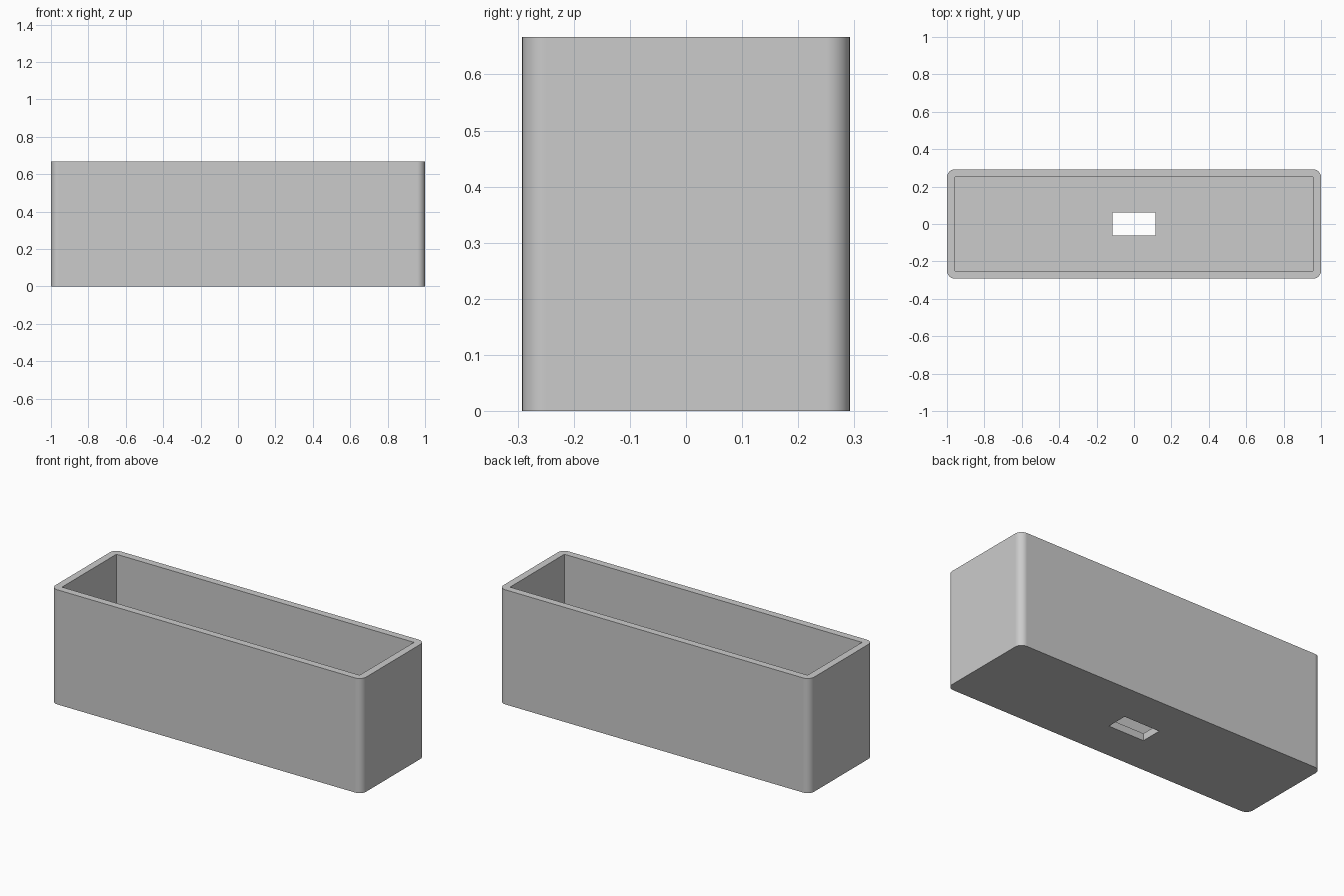
import bpy
import bmesh
from mathutils import Matrix, Vector

if "Cube" in bpy.data.objects:
    bpy.data.objects.remove(bpy.data.objects["Cube"], do_unlink=True)

WIDTH, DEPTH, HEIGHT = 2.0, 0.584, 0.667
WALL = 0.042
HOLE_WIDTH, HOLE_DEPTH = 0.23, 0.125

grey = bpy.data.materials.new("plain grey")
grey.use_nodes = True
colour = (0.6, 0.6, 0.6, 1)
grey.diffuse_color = colour
grey.node_tree.nodes["Principled BSDF"].inputs["Base Color"].default_value = colour


def block(name, size, bottom, corner=0):
    """Box standing at the given height, with optionally rounded upright edges."""
    bm = bmesh.new()
    bmesh.ops.create_cube(bm, size=1)
    bmesh.ops.transform(bm, matrix=Matrix.Diagonal((*size, 1)), verts=bm.verts)
    bmesh.ops.translate(bm, vec=Vector((0, 0, bottom + size[2] / 2)), verts=bm.verts)
    if corner:
        upright = [e for e in bm.edges
                   if abs(e.verts[0].co.z - e.verts[1].co.z) > size[2] / 2]
        bmesh.ops.bevel(bm, geom=upright, offset=corner, segments=10,
                        profile=0.5, affect='EDGES')
    mesh = bpy.data.meshes.new(name)
    bm.to_mesh(mesh)
    bm.free()
    mesh.materials.append(grey)
    obj = bpy.data.objects.new(name, mesh)
    bpy.context.collection.objects.link(obj)
    return obj


# Outer shell with rounded corners
box = block("planter_box", (WIDTH, DEPTH, HEIGHT), 0, WALL)
bpy.context.view_layer.objects.active = box
box.select_set(True)

# Square-cornered cavity, and the drain slot through the floor
cutters = [
    block("cavity_cutter", (WIDTH - 2 * WALL, DEPTH - 2 * WALL, HEIGHT), WALL),
    block("drain_cutter", (HOLE_WIDTH, HOLE_DEPTH, 4 * WALL), -WALL),
]
for cutter in cutters:
    cut = box.modifiers.new(cutter.name, 'BOOLEAN')
    cut.operation = 'DIFFERENCE'
    cut.solver = 'EXACT'
    cut.object = cutter
    bpy.ops.object.modifier_apply(modifier=cut.name)
    bpy.data.objects.remove(cutter, do_unlink=True)

# Smooth round corners, flat walls, crisp rims
bpy.ops.object.shade_smooth_by_angle(angle=0.5)
weighted = box.modifiers.new("flat_walls", 'WEIGHTED_NORMAL')
weighted.keep_sharp = True
